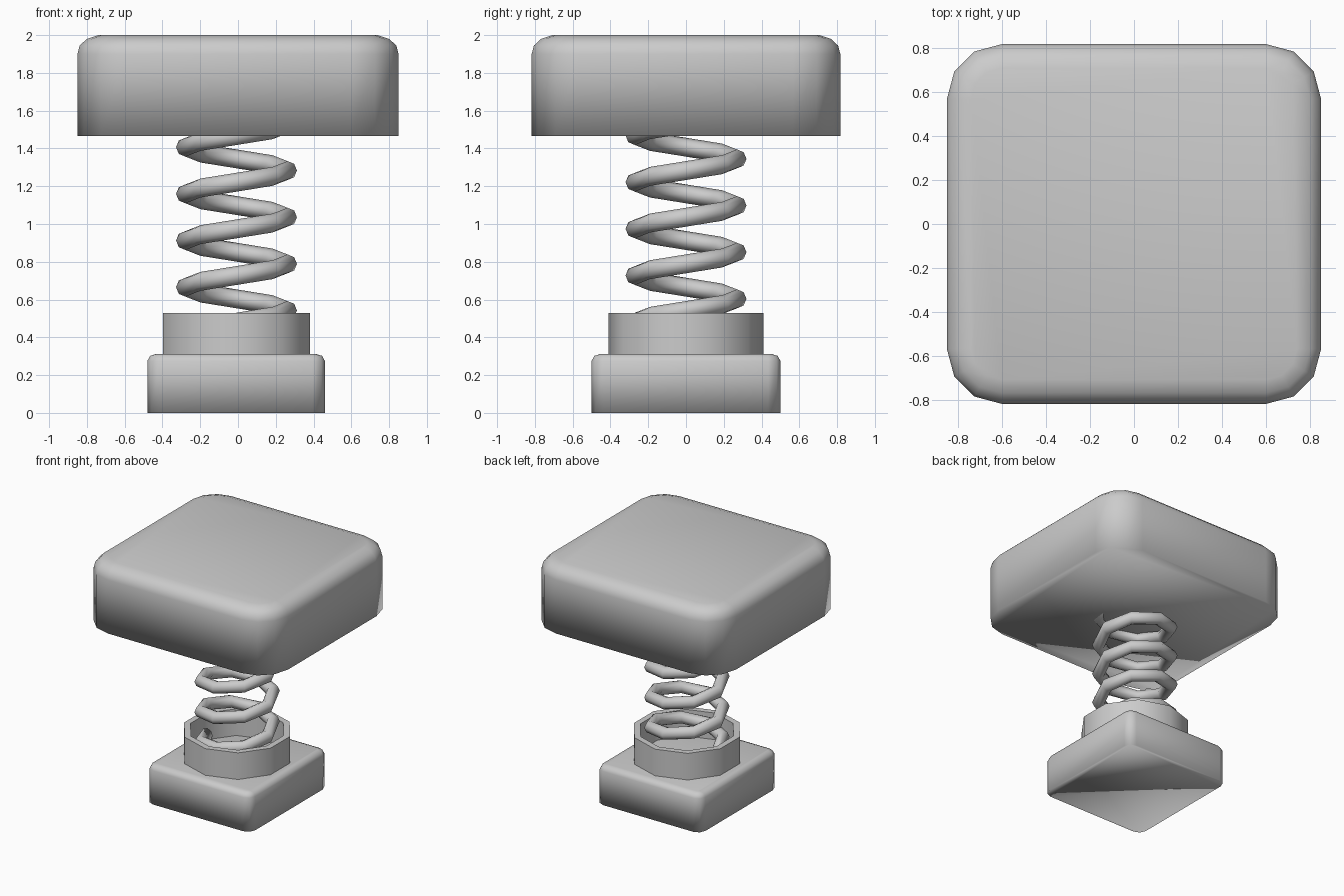
import bpy
import bmesh
import math

cube = bpy.data.objects.get("Cube")
if cube:
    bpy.data.objects.remove(cube, do_unlink=True)

# One plain grey for everything
grey = bpy.data.materials.new("light grey")
grey.use_nodes = True
COLOUR = (0.6, 0.6, 0.6, 1.0)
grey.diffuse_color = COLOUR
grey.node_tree.nodes["Principled BSDF"].inputs["Base Color"].default_value = COLOUR


def finish(bm, name, sharp_angle=180):
    """Turn a bmesh into a smooth-shaded object, sharp above the given angle."""
    bmesh.ops.recalc_face_normals(bm, faces=bm.faces)
    for face in bm.faces:
        face.smooth = True
    for edge in bm.edges:
        if len(edge.link_faces) == 2:
            edge.smooth = edge.calc_face_angle() < math.radians(sharp_angle)
    mesh = bpy.data.meshes.new(name)
    bm.to_mesh(mesh)
    bm.free()
    mesh.materials.append(grey)
    obj = bpy.data.objects.new(name, mesh)
    bpy.context.collection.objects.link(obj)
    return obj


def bridge(bm, rings, closed=False):
    """Join successive rings of vertices with quads."""
    pairs = list(zip(rings, rings[1:]))
    if closed:
        pairs.append((rings[-1], rings[0]))
    for a, b in pairs:
        n = len(a)
        for i in range(n):
            j = (i + 1) % n
            bm.faces.new((a[i], a[j], b[j], b[i]))


def rounded_block(name, cx, hx, hy, radius, segs, levels):
    """Block with rounded vertical corners; levels are (z, inset) pairs."""
    bm = bmesh.new()
    rings = []
    for z, inset in levels:
        ring = []
        r = max(radius - inset, 0.01)
        for q, (sx, sy) in enumerate(((1, 1), (-1, 1), (-1, -1), (1, -1))):
            for k in range(segs + 1):
                a = math.radians(90) * (q + k / segs)
                ring.append(bm.verts.new((
                    cx + sx * (hx - inset - r) + r * math.cos(a),
                    sy * (hy - inset - r) + r * math.sin(a), z)))
        rings.append(ring)
    bridge(bm, rings)
    bm.faces.new(rings[0])
    bm.faces.new(rings[-1])
    return finish(bm, name)


# Striking head and foot: soft tops, square lower edges
rounded_block("head", 0.0, 0.85, 0.817, 0.25, 3,
              [(1.465, 0), (1.90, 0), (1.945, 0.012), (1.98, 0.05), (2.0, 0.11)])
rounded_block("base", -0.01, 0.47, 0.5, 0.065, 2,
              [(0.0, 0), (0.275, 0), (0.302, 0.015), (0.313, 0.05)])

# Ten-sided hollow collar on the base
CX = -0.008
bm = bmesh.new()
rings = []
for radius, z in ((0.41, 0.30), (0.41, 0.53), (0.36, 0.53), (0.36, 0.30)):
    rings.append([bm.verts.new((CX + radius * math.cos(a), radius * math.sin(a), z))
                  for a in (math.pi / 2 + math.tau * i / 10 for i in range(10))])
bridge(bm, rings, closed=True)
finish(bm, "collar", 50)

# Coil spring: eight straight pieces per turn, swept with an eight-sided tube
COIL, TUBE, PITCH, STEPS, SIDES = 0.27, 0.05, 0.247, 8, 8
bm = bmesh.new()
rings = []
for i in range(-4, 4 * STEPS + 1):
    a = math.tau * i / STEPS
    z = 0.542 + PITCH * i / STEPS
    ring = []
    for k in range(SIDES):
        t = math.tau * k / SIDES
        r = COIL + TUBE * math.cos(t)
        ring.append(bm.verts.new((CX + r * math.cos(a), r * math.sin(a),
                                  z + TUBE * math.sin(t))))
    rings.append(ring)
bridge(bm, rings)
bm.faces.new(rings[0])
bm.faces.new(rings[-1])
finish(bm, "spring", 80)
